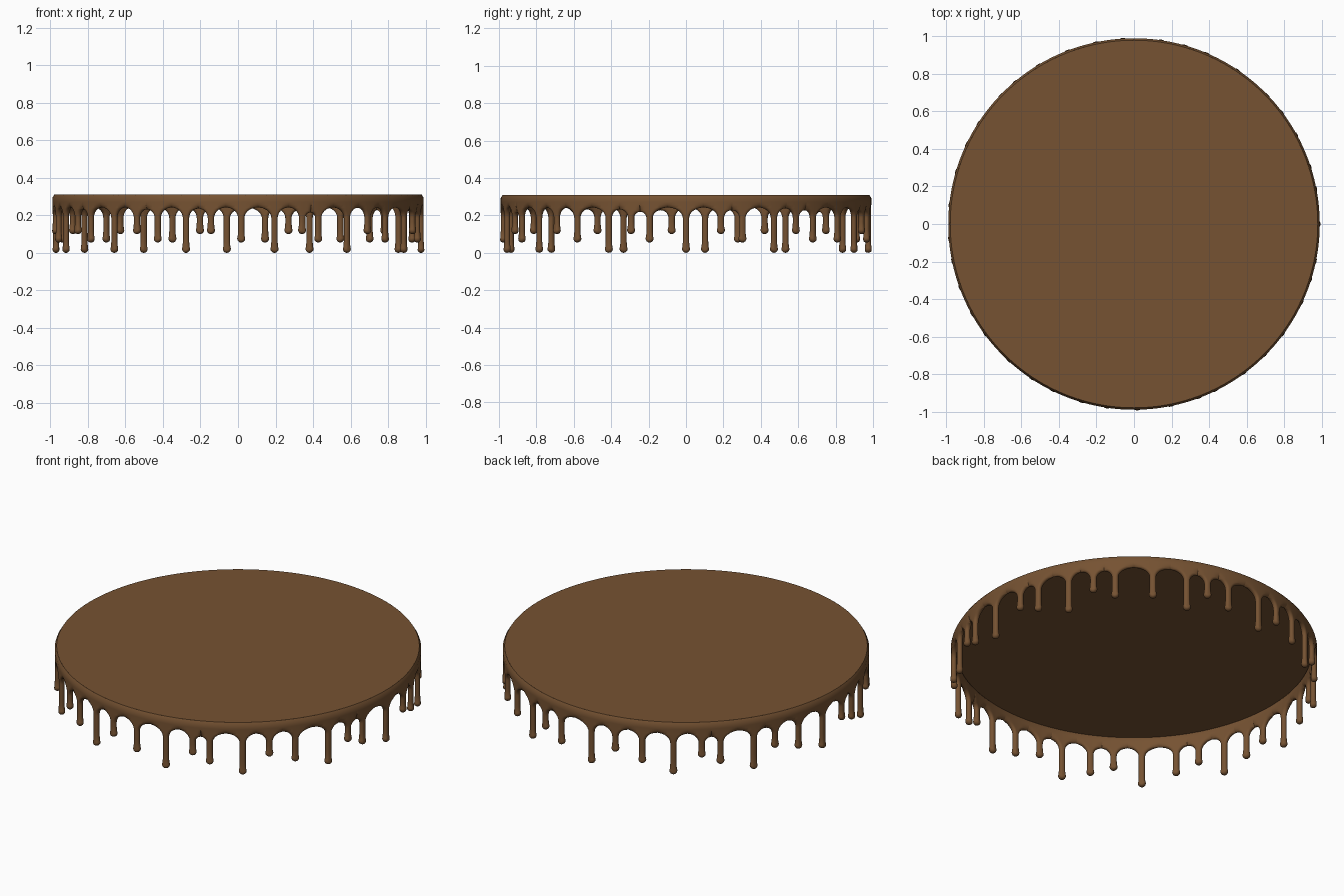
import bpy, bmesh
from math import sin, cos, radians, pi, sqrt
from mathutils import Vector

if "Cube" in bpy.data.objects:
    bpy.data.objects.remove(bpy.data.objects["Cube"])

R = 0.976            # mid radius of the icing skirt
T = 0.0145           # half thickness of the skirt
NECK, BULB = 0.017, 0.0215
ARCH_Z = 0.185       # height where the drips start to flare
TOP = 0.31
COLS = 8

# Drip directions in degrees; tip heights repeat medium, long, short
angles = [56, 67, 74, 81.5, 93.5, 102, 111, 121, 130, 136, 147, 154.5, 163.5, 174,
          184.5, 191.5, 200, 209, 216.5, 227.5, 236.5, 244, 253.5, 261.5, 271, 281.5,
          290.5, 296, 306.5, 315, 323.5, 335, 342.5, 348.5, 360, 371, 378, 388.8,
          397, 404]
tips = [0.055, 0.0, 0.10]

icing = bpy.data.materials.new("chocolate")
icing.diffuse_color = (0.18, 0.085, 0.032, 1)
icing.use_nodes = True
icing.node_tree.nodes["Principled BSDF"].inputs["Base Color"].default_value = icing.diffuse_color


def seg_dist(p, a, b):
    d = b - a
    t = max(0, min(1, (p - a).dot(d) / max(d.length_squared, 1e-12)))
    return (p - a - d * t).length


def half_drip(bm, ang, tip, half_gap, side):
    """One side of a drip, from its centre line to the middle of the gap."""
    a = half_gap - NECK
    b = min(a, 0.057)
    edge, centre = [], []
    # Rounded bulb at the tip
    for i in range(8):
        t = radians(-90 + 120 * i / 7)
        edge.append(Vector((BULB * cos(t), tip + BULB + BULB * sin(t))))
        centre.append(edge[-1].y)
    # Straight neck
    z0 = tip + 0.06
    for i in range(4):
        z = z0 + (ARCH_Z - z0) * i / 4
        edge.append(Vector((NECK, z)))
        centre.append(z)
    # Flare into the arch between two drips
    for i in range(11):
        t = radians(9 * i)
        edge.append(Vector((NECK + a * (1 - cos(t)), ARCH_Z + b * sin(t))))
        centre.append(ARCH_Z + 0.057 * sin(t))
    outline = list(edge)
    # Plain band up to the rim
    for z in (0.256, 0.272, 0.293, TOP):
        edge.append(Vector((half_gap, z)))
        centre.append(z)

    sheets = ([], [])
    for e, zc in zip(edge, centre):
        rows = ([], [])
        for j in range(COLS + 1):
            f = sin(pi / 2 * j / COLS)
            p = Vector((0, zc)).lerp(e, f)
            d = min(seg_dist(p, outline[k], outline[k + 1])
                    for k in range(len(outline) - 1))
            h = T * sqrt(max(0, 1 - (1 - min(d / T, 1)) ** 2))
            if p.y < tip + 0.06:
                h *= 1 + 0.3 * (1 - (p.y - tip) / 0.06)
            if p.y > TOP - 0.001:
                h = 0.004
            th = radians(ang) + side * p.x / R
            for row, r in zip(rows, (R + h, R - h)):
                row.append(bm.verts.new((r * cos(th), r * sin(th), p.y)))
        sheets[0].append(rows[0])
        sheets[1].append(rows[1])
    for s, g in enumerate(sheets):
        for i in range(len(g) - 1):
            for j in range(COLS):
                q = [g[i][j], g[i][j + 1], g[i + 1][j + 1], g[i + 1][j]]
                bm.faces.new(q if (side > 0) == (s == 0) else q[::-1])


def finish(bm, name, angle):
    me = bpy.data.meshes.new(name)
    bm.to_mesh(me)
    bm.free()
    me.materials.append(icing)
    ob = bpy.data.objects.new(name, me)
    bpy.context.collection.objects.link(ob)
    bpy.ops.object.select_all(action='DESELECT')
    ob.select_set(True)
    bpy.context.view_layer.objects.active = ob
    bpy.ops.object.shade_smooth_by_angle(angle=radians(angle))


# Dripping skirt
bm = bmesh.new()
n = len(angles)
for i, ang in enumerate(angles):
    left = (ang - angles[i - 1]) % 360
    right = (angles[(i + 1) % n] - ang) % 360
    for gap, side in ((left, -1), (right, 1)):
        half_drip(bm, ang, tips[i % 3], radians(gap / 2) * R, side)
bmesh.ops.remove_doubles(bm, verts=bm.verts, dist=2e-5)
finish(bm, "dripping_skirt", 60)

# Flat icing disc on top
bm = bmesh.new()
bmesh.ops.create_cone(bm, cap_ends=True, segments=160, radius1=R, radius2=R + 0.004, depth=0.008)
bmesh.ops.translate(bm, verts=bm.verts, vec=(0, 0, TOP - 0.004))
finish(bm, "icing_top", 30)
